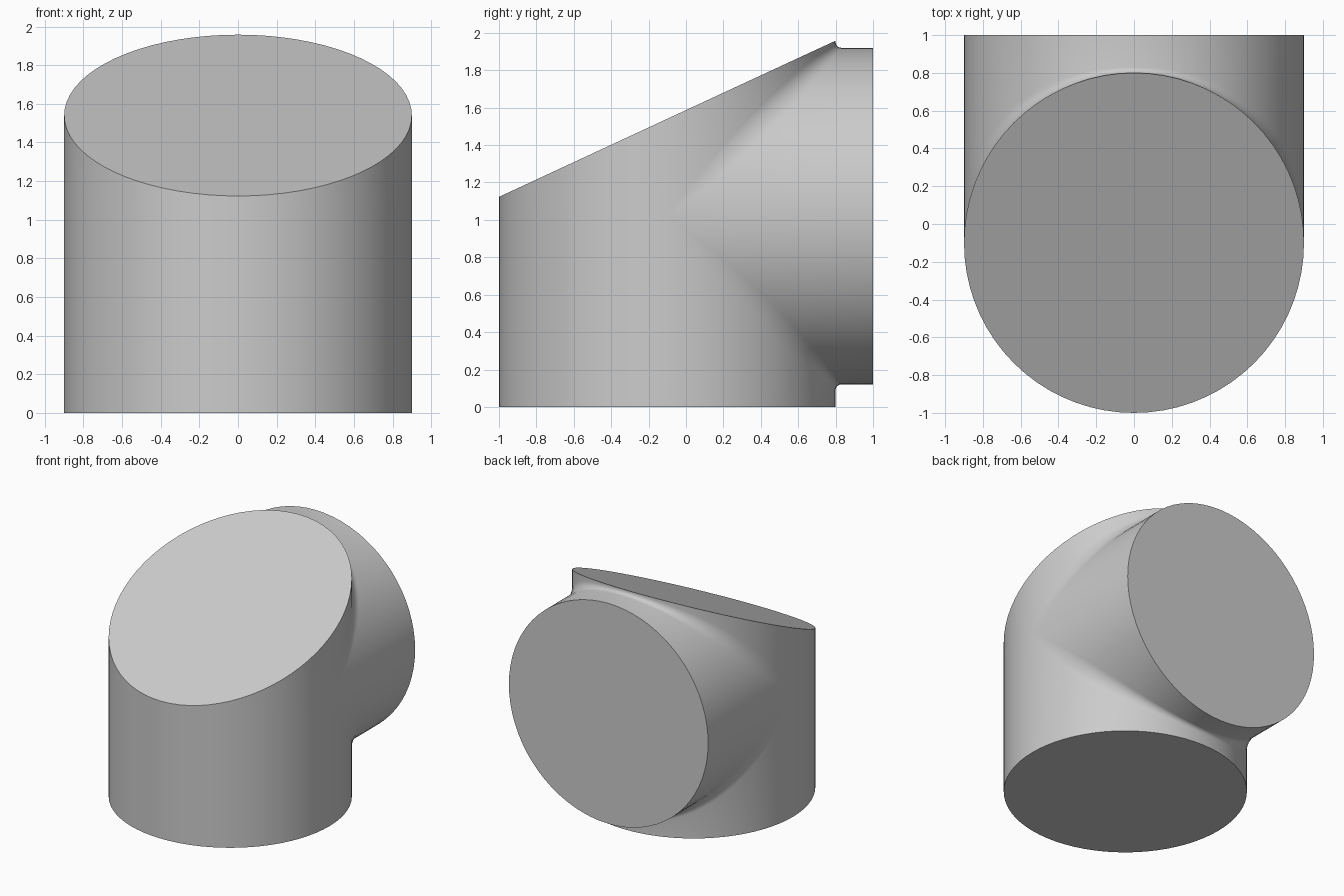
import bpy, bmesh
from math import sin, cos, pi

cube = bpy.data.objects.get("Cube")
if cube:
    bpy.data.objects.remove(cube, do_unlink=True)

R = 0.9          # radius of both pipes
CY = -0.1        # axis of the upright pipe
CZ = 1.02        # axis of the rear pipe
BACK = 1.0       # rear end of the branch
STEPS = 18       # segments per quarter turn
ARC = 6          # segments across the blend


def slope(y):
    """Height of the slanted top."""
    return 1.587 + 0.464 * y


def elbow_path(a, up):
    """Rounded L-shaped contour from the upright pipe's end to the rear end."""
    s = sin(a)
    m, x = R * s, R * cos(a)
    r = 0.03 * s + 0.3 * s * (1 - s)
    y0 = CY + m
    pts = [(x, y0, slope(y0) if up > 0 else 0)]
    for i in range(ARC + 1):
        t = i / ARC * pi / 2
        pts.append((x, y0 + r * (1 - cos(t)), CZ + up * (m + r * (1 - sin(t)))))
    pts.append((x, BACK, CZ + up * m))
    return pts


def front_path(a):
    """Upright line on the front half of the pipe."""
    x, y = R * cos(a), CY - R * sin(a)
    return [(x, y, 0), (x, y, CZ), (x, y, slope(y))]


bm = bmesh.new()


def loft(paths):
    rows = [[bm.verts.new(p) for p in path] for path in paths]
    for a, b in zip(rows, rows[1:]):
        for i in range(len(a) - 1):
            bm.faces.new((a[i], a[i + 1], b[i + 1], b[i]))


# Walls: front half, then the lower and upper halves of the elbow
angles = [pi * i / (2 * STEPS) for i in range(2 * STEPS + 1)]
loft([front_path(a) for a in angles])
for up in (-1, 1):
    loft([elbow_path(a, up) for a in angles])
bmesh.ops.remove_doubles(bm, verts=bm.verts, dist=0.0005)

# Flat caps over the base, the slanted top and the rear end
rims = [e for e in bm.edges if e.is_boundary]
bmesh.ops.holes_fill(bm, edges=rims, sides=0)
bmesh.ops.recalc_face_normals(bm, faces=bm.faces)

mesh = bpy.data.meshes.new("pipe_elbow")
bm.to_mesh(mesh)
bm.free()
elbow = bpy.data.objects.new("pipe_elbow", mesh)
bpy.context.collection.objects.link(elbow)

# Plain grey material
grey = bpy.data.materials.new("plain grey")
grey.use_nodes = True
color = (0.6, 0.6, 0.6, 1)
grey.diffuse_color = color
grey.node_tree.nodes["Principled BSDF"].inputs["Base Color"].default_value = color
mesh.materials.append(grey)

bpy.ops.object.select_all(action='DESELECT')
elbow.select_set(True)
bpy.context.view_layer.objects.active = elbow
bpy.ops.object.shade_smooth_by_angle()
